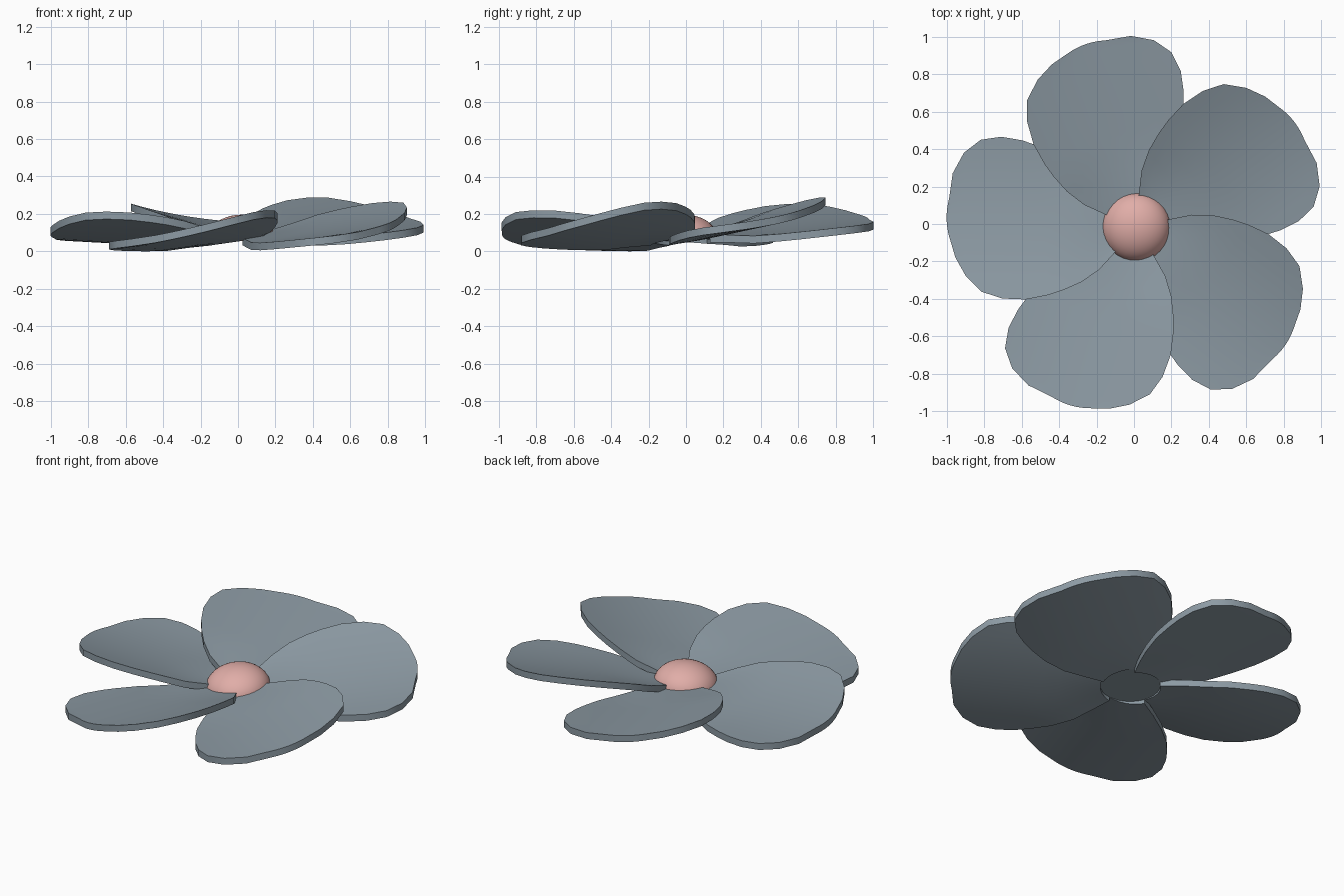
import bpy, bmesh, math

if "Cube" in bpy.data.objects:
    bpy.data.objects.remove(bpy.data.objects["Cube"])

CX, CY = 0.0125, -0.0175      # hub axis
TILT_X, TILT_Y = 0.028, 0.04  # slight lean of the whole model
THICK = 0.04

# petal edges in (outward, sideways) coordinates, root to tip
HIGH = [(.11, .13), (.2, .228), (.295, .293), (.39, .335), (.473, .362), (.59, .385),
        (.715, .380), (.826, .344), (.912, .257), (.966, .16), (1.0, .045)]
LOW = [(.11, -.13), (.2, -.22), (.3, -.31), (.42, -.39), (.53, -.437), (.61, -.464),
       (.72, -.483), (.83, -.467), (.92, -.398), (.98, -.288), (1.0, -.148)]
CROSS = 10


def material(name, rgb):
    m = bpy.data.materials.new(name)
    m.diffuse_color = (*rgb, 1)
    m.use_nodes = True
    m.node_tree.nodes["Principled BSDF"].inputs["Base Color"].default_value = m.diffuse_color
    return m


SLATE = material("slate", (0.265, 0.325, 0.37))
PINK = material("pink", (0.75, 0.42, 0.39))


def place(x, y, z):
    return (CX + x, CY + y, z + TILT_X * x + TILT_Y * y)


def finish(bm, name, mats):
    bmesh.ops.recalc_face_normals(bm, faces=bm.faces)
    me = bpy.data.meshes.new(name)
    bm.to_mesh(me)
    bm.free()
    for m in mats:
        me.materials.append(m)
    ob = bpy.data.objects.new(name, me)
    bpy.context.collection.objects.link(ob)
    bpy.context.view_layer.objects.active = ob
    ob.select_set(True)
    bpy.ops.object.shade_smooth_by_angle(angle=math.radians(40))
    ob.select_set(False)


def petal(name, angle):
    bm = bmesh.new()
    ca, sa = math.cos(angle), math.sin(angle)
    rows = []
    for i, (h, l) in enumerate(zip(HIGH, LOW)):
        row = []
        for j in range(CROSS + 1):
            f = j / CROSS
            u, t = l[0] + (h[0] - l[0]) * f, l[1] + (h[1] - l[1]) * f
            if i == 0:  # root follows the hub circle
                k = 0.17 / math.hypot(u, t)
                u, t = u * k, t * k
            if i == len(HIGH) - 1:  # rounded tip
                u += 0.05 * f * (1 - f)
            # rising, pitched and slightly cupped surface, flatter at the hub
            pitch = 0.208 * min(1, 0.3 + math.hypot(u, t) * 1.6)
            z = 0.042 + 0.08 * u + pitch * t + 0.206 * t * t
            x, y = u * ca - t * sa, u * sa + t * ca
            row.append([bm.verts.new(place(x, y, z + dz)) for dz in (0, THICK)])
        rows.append(row)
    # bottom and top skins
    for a, b in zip(rows, rows[1:]):
        for j in range(CROSS):
            for s in (0, 1):
                bm.faces.new((a[j][s], a[j + 1][s], b[j + 1][s], b[j][s]))
    # rim
    n = len(rows)
    loop = (rows[0] + [rows[i][-1] for i in range(1, n)]
            + rows[-1][-2::-1] + [rows[i][0] for i in range(n - 2, 0, -1)])
    for p, q in zip(loop, loop[1:] + loop[:1]):
        bm.faces.new((p[0], q[0], q[1], p[1]))
    finish(bm, name, [SLATE])


# five petals around the hub
for k in range(5):
    petal(f"petal_{k + 1}", math.radians(180 - 72 * k))

# flat-bottomed dome in the middle, its underside coloured like the petals
bm = bmesh.new()
bmesh.ops.create_uvsphere(bm, u_segments=32, v_segments=24, radius=1)
bmesh.ops.bisect_plane(bm, geom=bm.verts[:] + bm.edges[:] + bm.faces[:], dist=1e-5,
                       plane_co=(0, 0, 0), plane_no=(0, 0, -1), clear_outer=True)
bmesh.ops.holes_fill(bm, edges=[e for e in bm.edges if e.is_boundary])
for f in bm.faces:
    f.material_index = 1 if len(f.verts) > 4 else 0
for v in bm.verts:
    v.co = place(v.co.x * 0.184, v.co.y * 0.184, 0.064 + v.co.z * 0.132)
finish(bm, "center_dome", [PINK, SLATE])
